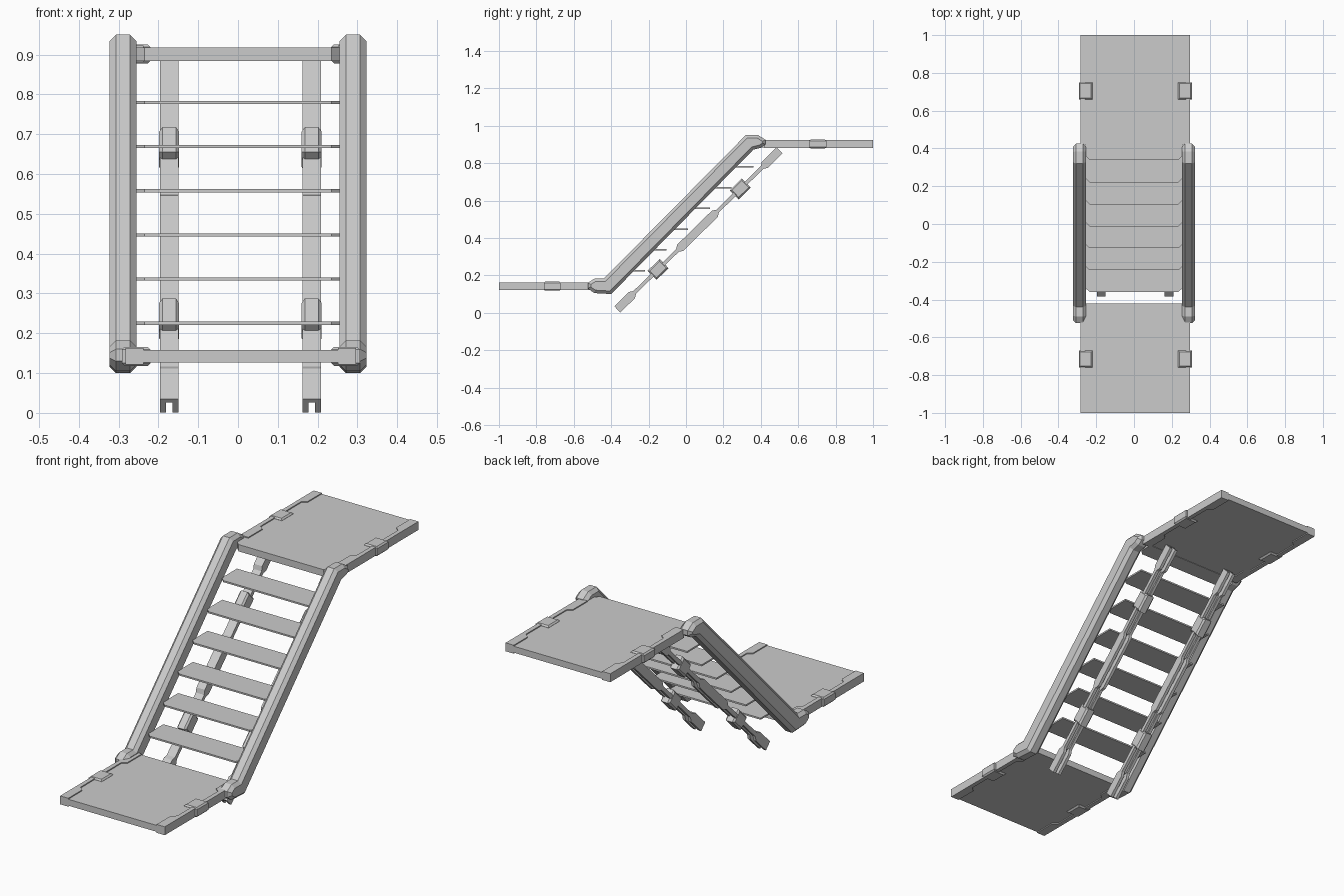
import bpy, bmesh
from math import atan2
from mathutils import Vector, Matrix

cube = bpy.data.objects.get("Cube")
if cube:
    bpy.data.objects.remove(cube)

grey = bpy.data.materials.new("plain grey")
grey.use_nodes = True
colour = (0.6, 0.6, 0.6, 1)
grey.diffuse_color = colour
grey.node_tree.nodes["Principled BSDF"].inputs["Base Color"].default_value = colour


def prism(name, outline, lo, hi, place, bevel=0):
    """Extrude a 2D outline from lo to hi; place maps (a, b, depth) to space."""
    bm = bmesh.new()
    ends = [[bm.verts.new(place(a, b, c)) for a, b in outline] for c in (lo, hi)]
    caps = [bm.faces.new(ring) for ring in ends]
    n = len(outline)
    for i in range(n):
        j = (i + 1) % n
        bm.faces.new((ends[0][i], ends[0][j], ends[1][j], ends[1][i]))
    bmesh.ops.recalc_face_normals(bm, faces=bm.faces)
    if bevel:
        edges = {e for f in caps for e in f.edges}
        bmesh.ops.bevel(bm, geom=list(edges), offset=bevel, segments=1, affect='EDGES')
    mesh = bpy.data.meshes.new(name)
    bm.to_mesh(mesh)
    bm.free()
    mesh.materials.append(grey)
    obj = bpy.data.objects.new(name, mesh)
    bpy.context.collection.objects.link(obj)
    return obj


def side_on(a, b, c):
    return Vector((c, a, b))


def flat(a, b, c):
    return Vector((a, b, c))


def rect(a0, a1, b0, b1):
    return [(a0, b0), (a1, b0), (a1, b1), (a0, b1)]


def wide_and_narrow(blocks, wide, narrow, slope=0.02):
    """Edge of a strip that is wide along each block and narrow between."""
    pts = []
    last = len(blocks) - 1
    for i, (s0, s1) in enumerate(blocks):
        if i > 0:
            pts.append((s0 - slope, narrow))
        pts += [(s0, wide), (s1, wide)]
        if i < last:
            pts.append((s1 + slope, narrow))
    return pts


# Landings: panel, notched edge strips and clips
def landing(label, y0, y1, z, clip_y):
    prism(label + "_panel", rect(-0.262, 0.28, y0, y1), z - 0.016, z + 0.016, flat)
    blocks = [(y0, y0 + 0.11), (y1 - 0.11, y1)]
    for side, outer, inward in (("right", -0.282, 1), ("left", 0.296, -1)):
        edge = wide_and_narrow(blocks, 0.045, 0.022)
        outline = [(outer + inward * w, y) for y, w in edge]
        outline += [(outer, y1), (outer, y0)]
        prism(f"{label}_{side}_strip", outline, z - 0.021, z + 0.021, flat)
        x0, x1 = sorted((outer - inward * 0.01, outer + inward * 0.062))
        prism(f"{label}_{side}_clip", rect(x0, x1, clip_y - 0.045, clip_y + 0.045),
              z - 0.024, z + 0.024, flat, 0.007)


landing("lower_landing", -1, -0.42, 0.142, -0.715)
landing("upper_landing", 0.42, 1, 0.902, 0.705)


# Treads with clipped front corners
def tread(name, y0, y1, z0, z1):
    outline = [(-0.235, y0), (0.235, y0), (0.258, y0 + 0.022),
               (0.258, y1), (-0.258, y1), (-0.258, y0 + 0.022)]
    prism(name, outline, z0, z1, flat)


for i in range(6):
    y, z = -0.36 + 0.116 * i, 0.225 + 0.111 * i
    tread(f"tread_{i + 1}", y, y + 0.14, z - 0.004, z + 0.004)
tread("top_step", 0.34, 0.43, 0.884, 0.918)

# Sloping side rails with level ends
rail = [(-0.525, 0.13), (-0.525, 0.16), (-0.49, 0.182), (-0.44, 0.182),
        (0.32, 0.95), (0.385, 0.95), (0.425, 0.925), (0.425, 0.9),
        (0.4, 0.882), (0.36, 0.872), (-0.4, 0.1), (-0.49, 0.105)]
for side, x in (("right", -0.289), ("left", 0.289)):
    prism(f"{side}_rail", rail, x - 0.034, x + 0.034, side_on, 0.016)

# Stringers under the treads: two flanges, a web and two clips
foot, head = Vector((-0.367, 0.018)), Vector((0.5, 0.868))
length = (head - foot).length
turn = Matrix.Rotation(atan2(head.y - foot.y, head.x - foot.x), 2)


def sloped(a, b, c):
    p = foot + turn @ Vector((a, b))
    return Vector((c, p.x, p.y))


blocks = [(0, 0.11), (0.47, 0.73), (length - 0.11, length)]
upper = wide_and_narrow(blocks, 0.023, 0.01)
flange = upper + [(s, -w) for s, w in reversed(upper)]
web = upper + [(s, w - 0.012) for s, w in reversed(upper)]
for side, x in (("right", -0.173), ("left", 0.185)):
    prism(f"{side}_stringer_web", web, x - 0.01, x + 0.01, sloped)
    for part, dx in (("outer", -0.0155), ("inner", 0.0155)):
        prism(f"{side}_stringer_{part}_flange", flange,
              x + dx - 0.0075, x + dx + 0.0075, sloped)
    for part, s in (("lower", 0.305), ("upper", 0.92)):
        prism(f"{side}_stringer_{part}_clip", rect(s - 0.045, s + 0.045, -0.034, 0.034),
              x - 0.025, x + 0.025, sloped, 0.008)
